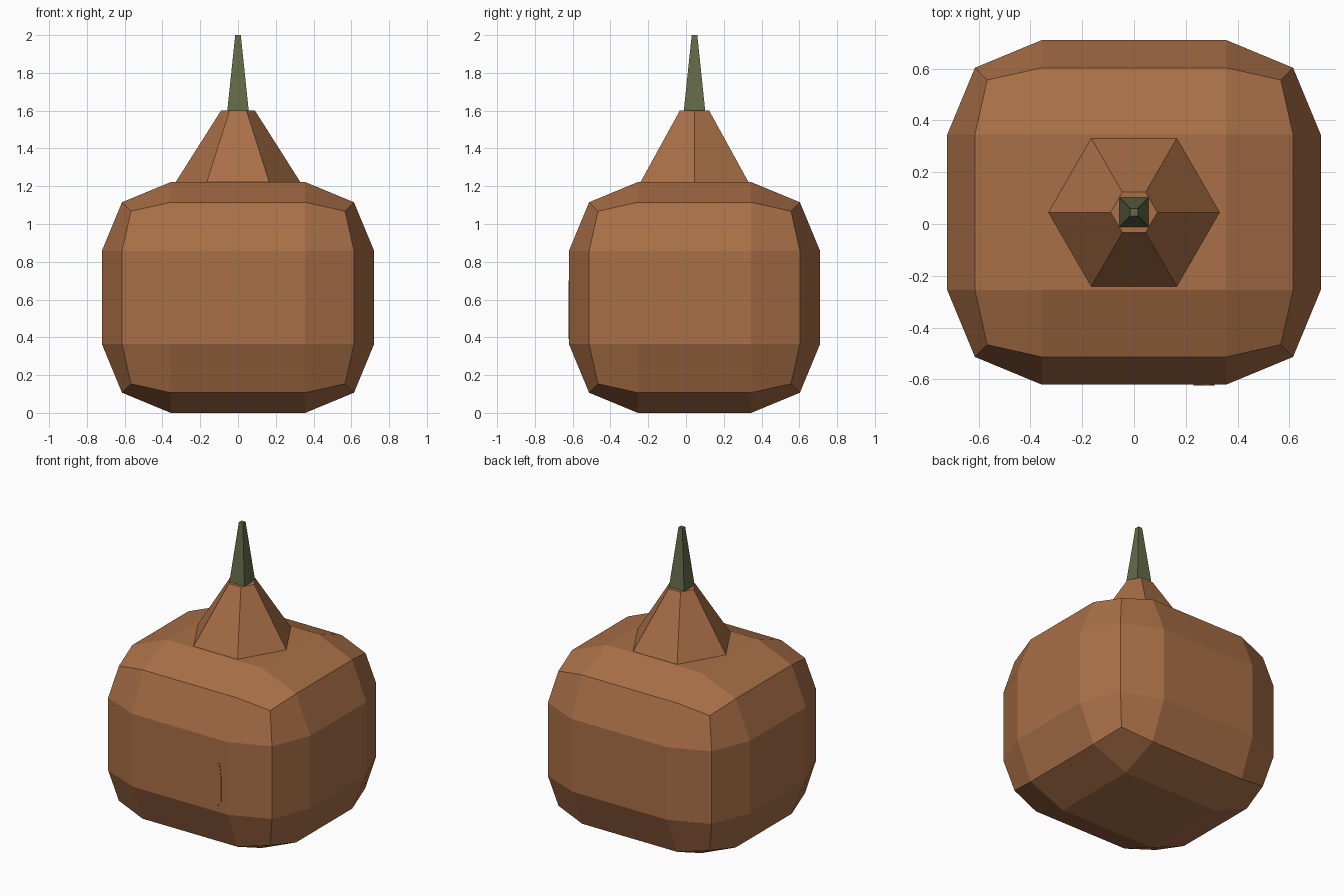
import bpy, bmesh, math
from mathutils import Matrix

if "Cube" in bpy.data.objects:
    bpy.data.objects.remove(bpy.data.objects["Cube"])

CY = 0.045  # body axis sits slightly behind the origin


def material(name, rgb):
    m = bpy.data.materials.new(name)
    m.diffuse_color = (*rgb, 1)
    m.use_nodes = True
    m.node_tree.nodes["Principled BSDF"].inputs["Base Color"].default_value = m.diffuse_color
    return m


orange = material("burnt orange", (0.40, 0.16, 0.063))
green = material("stem green", (0.13, 0.145, 0.065))


def add(name, bm, mat):
    bmesh.ops.recalc_face_normals(bm, faces=bm.faces)
    mesh = bpy.data.meshes.new(name)
    bm.to_mesh(mesh)
    bm.free()
    mesh.materials.append(mat)
    ob = bpy.data.objects.new(name, mesh)
    bpy.context.collection.objects.link(ob)
    return ob


def taper(name, sides, r1, r2, z1, z2, turn, mat):
    bm = bmesh.new()
    place = Matrix.Translation((0, CY, (z1 + z2) / 2)) @ Matrix.Rotation(turn, 4, 'Z')
    bmesh.ops.create_cone(bm, cap_ends=True, segments=sides, radius1=r1, radius2=r2,
                          depth=z2 - z1, matrix=place)
    # make the first corner point along +x for the hexagon
    return add(name, bm, mat)


# Rounded box body
bm = bmesh.new()
bmesh.ops.create_cube(bm, size=1, matrix=Matrix.Translation((0, CY, 0.611))
                      @ Matrix.Diagonal((1.442, 1.33, 1.222, 1)))
bmesh.ops.bevel(bm, geom=bm.edges[:], offset=0.365, offset_type='OFFSET',
                segments=2, profile=0.5, affect='EDGES')
add("body", bm, orange)

# Six-sided cap and four-sided stem
taper("cap", 6, 0.33, 0.09, 1.222, 1.60, math.pi / 6, orange)
taper("stem", 4, 0.08, 0.021, 1.60, 2.0, math.pi / 4, green)

# Small raised chip on the front
outline = [(0.265, 0.685), (0.295, 0.70), (0.31, 0.60), (0.31, 0.44),
           (0.27, 0.39), (0.23, 0.45), (0.23, 0.58)]
bm = bmesh.new()
face = bm.faces.new([bm.verts.new((x, -0.615, z)) for x, z in outline])
ext = bmesh.ops.extrude_face_region(bm, geom=[face])
for v in ext["geom"]:
    if isinstance(v, bmesh.types.BMVert):
        v.co.y = -0.623
add("front_chip", bm, orange)
